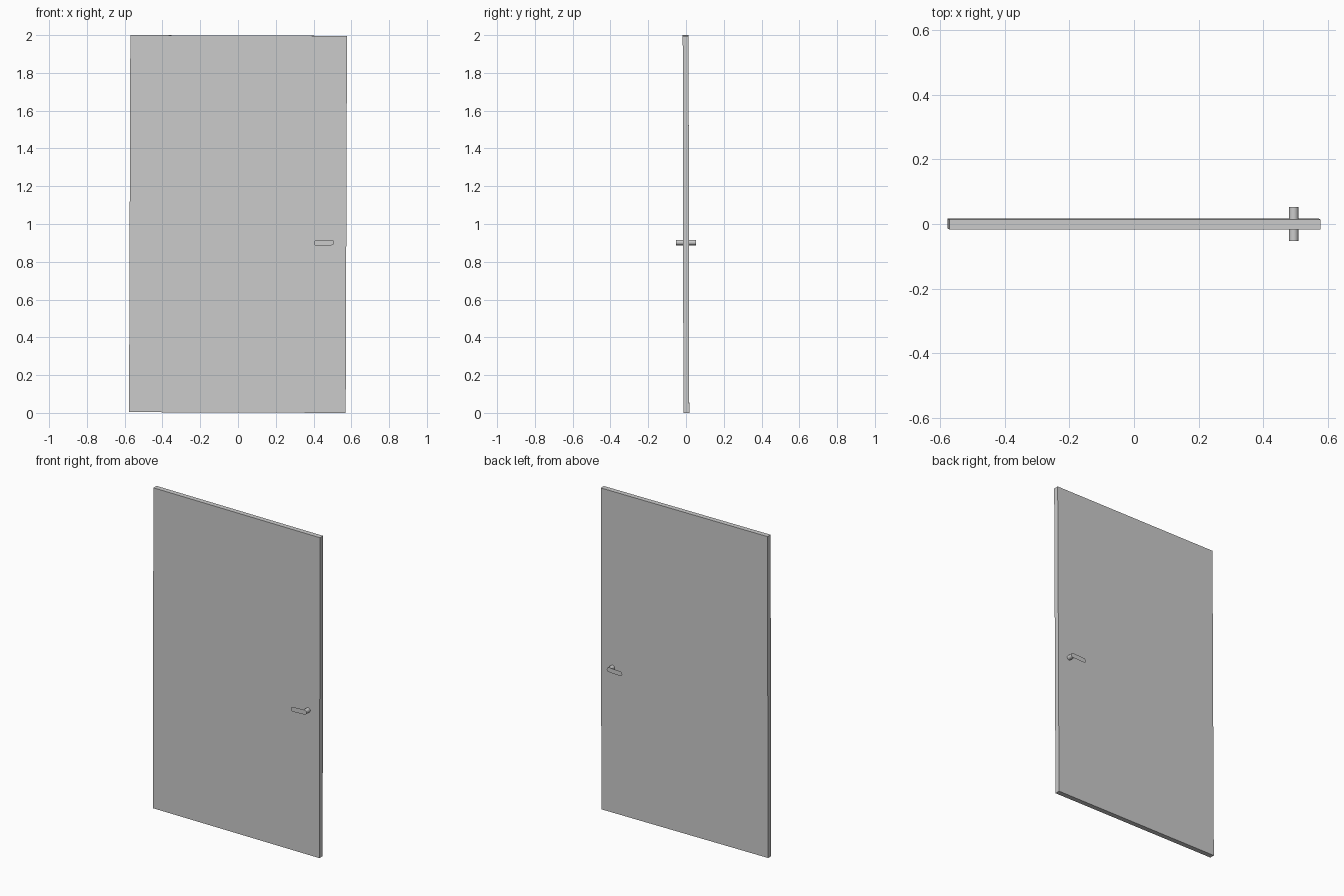
import bpy, bmesh, math
from mathutils import Euler

if "Cube" in bpy.data.objects:
    bpy.data.objects.remove(bpy.data.objects["Cube"])


def make_object(name, bm):
    mesh = bpy.data.meshes.new(name)
    bm.normal_update()
    bm.to_mesh(mesh)
    bm.free()
    obj = bpy.data.objects.new(name, mesh)
    bpy.context.collection.objects.link(obj)
    return obj


# Door slab, leaning very slightly in both directions
W, T, H = 1.147, 0.031, 1.996
bm = bmesh.new()
bmesh.ops.create_cube(bm, size=1)
bmesh.ops.scale(bm, vec=(W, T, H), verts=bm.verts)
slab = make_object("door_slab", bm)
slab.location = (0, 0, 1)
slab.rotation_euler = Euler((0.0018, 0.0035, 0))

# Handle: round spindle stub and flat rounded lever on each side
PIVOT, TIP = (0.494, 0.902), (0.416, 0.899)
R_PIVOT, R_TIP = 0.0145, 0.0145
REACH = 0.0525


def arc(center, r, start, end, n=8):
    for i in range(n + 1):
        a = math.radians(start + (end - start) * i / n)
        yield center[0] + r * math.cos(a), center[1] + r * math.sin(a)


def handle(side, label):
    # Spindle stub from the slab to the lever
    bm = bmesh.new()
    ring = list(arc(PIVOT, R_PIVOT, 0, 360, 16))[:-1]
    face = bm.faces.new([bm.verts.new((x, 0, z)) for x, z in ring])
    ext = bmesh.ops.extrude_face_region(bm, geom=[face])
    for v in ext["geom"]:
        if isinstance(v, bmesh.types.BMVert):
            v.co.y = side * REACH
    bmesh.ops.recalc_face_normals(bm, faces=bm.faces)
    obj = make_object(label + "_spindle", bm)
    bpy.context.view_layer.objects.active = obj
    obj.select_set(True)
    bpy.ops.object.shade_smooth_by_angle(angle=math.radians(35))
    obj.select_set(False)

    # Flat lever plate, rounded at both ends
    bm = bmesh.new()
    outline = list(arc(PIVOT, R_PIVOT, -90, 90)) + list(arc(TIP, R_TIP, 90, 270))
    if side > 0:
        outline.reverse()
    bm.faces.new([bm.verts.new((x, side * (REACH + 0.0005), z)) for x, z in outline])
    make_object(label + "_lever", bm)


handle(-1, "front")
handle(1, "back")
